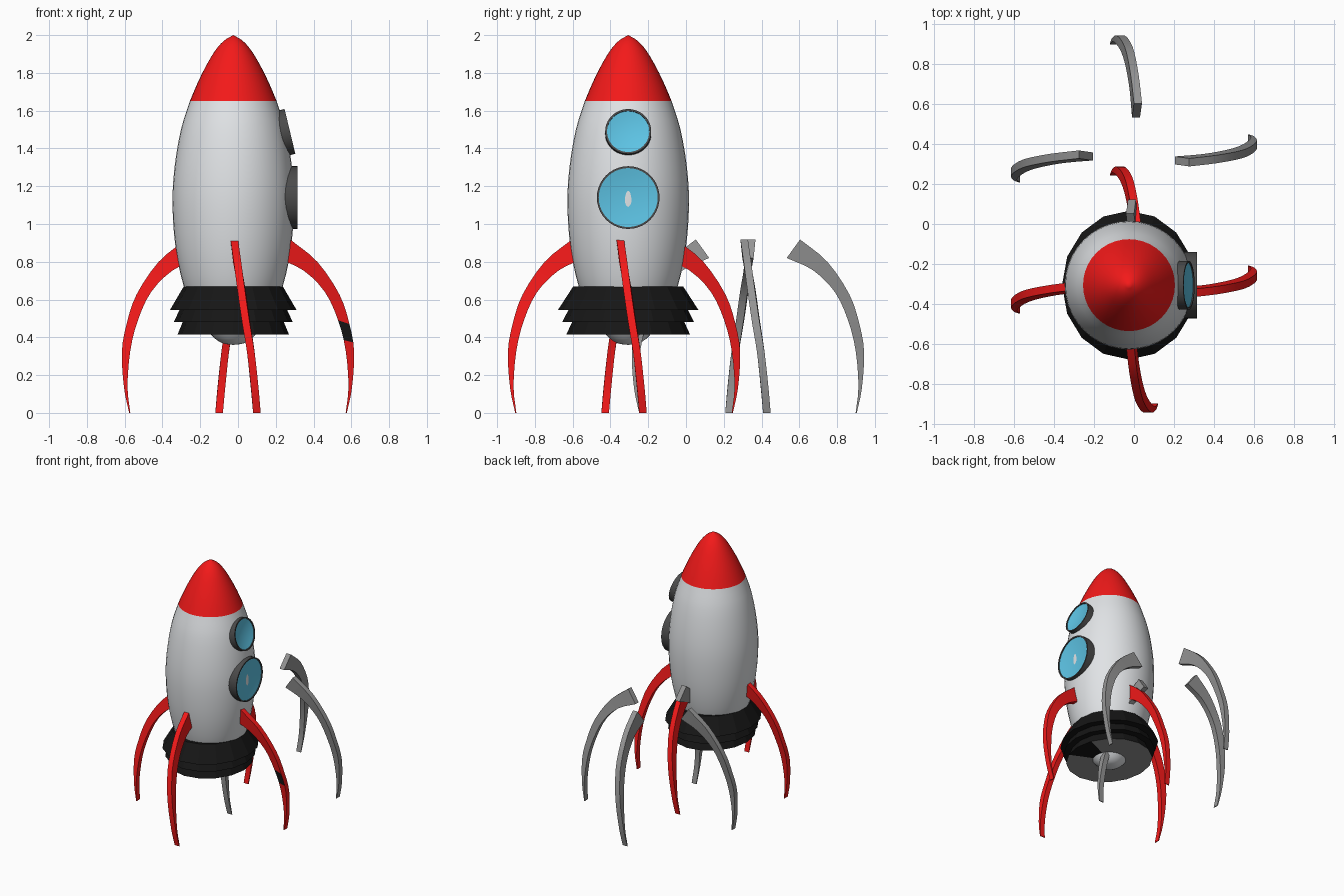
import bpy, bmesh, math
from mathutils import Matrix, Vector

if "Cube" in bpy.data.objects:
    bpy.data.objects.remove(bpy.data.objects["Cube"])


def material(name, rgb):
    m = bpy.data.materials.new(name)
    m.diffuse_color = (*rgb, 1)
    m.use_nodes = True
    m.node_tree.nodes["Principled BSDF"].inputs["Base Color"].default_value = m.diffuse_color
    return m


RED = material("red", (0.9, 0.01, 0.01))
WHITE = material("white", (0.75, 0.77, 0.79))
BLACK = material("black", (0.008, 0.008, 0.008))
DARK = material("dark_grey", (0.07, 0.07, 0.07))
BLUE = material("blue", (0.11, 0.55, 0.78))
GREY = material("grey", (0.3, 0.3, 0.3))


def spline(pts, steps):
    """Catmull-Rom curve through the points."""
    p = [Vector(q) for q in pts]
    p = [2 * p[0] - p[1]] + p + [2 * p[-1] - p[-2]]
    out = []
    for i in range(1, len(p) - 2):
        a, b, c, d = p[i - 1:i + 3]
        for s in range(steps):
            t = s / steps
            out.append(0.5 * (2 * b + (c - a) * t + (2 * a - 5 * b + 4 * c - d) * t * t
                              + (3 * b - a - 3 * c + d) * t ** 3))
    return out + [p[-2]]


def make(name, bm, mats, matrix, smooth=None):
    bmesh.ops.remove_doubles(bm, verts=bm.verts, dist=1e-5)
    bmesh.ops.recalc_face_normals(bm, faces=bm.faces)
    me = bpy.data.meshes.new(name)
    bm.to_mesh(me)
    bm.free()
    for m in mats:
        me.materials.append(m)
    ob = bpy.data.objects.new(name, me)
    bpy.context.collection.objects.link(ob)
    ob.matrix_world = matrix
    if smooth:
        bpy.ops.object.select_all(action='DESELECT')
        ob.select_set(True)
        bpy.context.view_layer.objects.active = ob
        bpy.ops.object.shade_smooth_by_angle(angle=math.radians(smooth))
    return ob


def lathe(profile, sides, paint=None):
    """Spin an (r, z) profile; paint(row, angle) picks the material slot."""
    bm = bmesh.new()
    for k, ((r0, z0), (r1, z1)) in enumerate(zip(profile, profile[1:])):
        for i in range(sides):
            a, b = (math.tau * j / sides for j in (i, i + 1))
            ring = [(r0, a, z0), (r0, b, z0), (r1, b, z1), (r1, a, z1)]
            if r0 < 1e-6:
                ring.pop(0)
            elif r1 < 1e-6:
                ring.pop()
            f = bm.faces.new([bm.verts.new((r * math.cos(t), r * math.sin(t), z))
                              for r, t, z in ring])
            if paint:
                f.material_index = paint(k, (a + b) / 2)
    return bm


# Hull and nose cone
axis = Matrix.Translation((-0.025, -0.306, 0))
hull = spline([(0, 0.36), (0.06, 0.37), (0.118, 0.415), (0.2, 0.53), (0.262, 0.67), (0.305, 0.87),
               (0.322, 1.1), (0.311, 1.3), (0.277, 1.5), (0.23, 1.65)], 3)
make("hull", lathe(hull, 40), [WHITE], axis, 40)
nose = spline([(0.23, 1.65), (0.192, 1.74), (0.148, 1.83), (0.098, 1.915), (0.05, 1.97), (0, 2.0)], 3)
make("nose_cone", lathe(nose, 40), [RED], axis, 40)

# Stepped engine skirt, slightly oval, with an underside that is grey but for one wedge
skirt = [(0.24, 0.67), (0.262, 0.67), (0.335, 0.545), (0.285, 0.545), (0.315, 0.48),
         (0.268, 0.48), (0.295, 0.415), (0.1, 0.415)]
make("engine_skirt", lathe(skirt, 16, lambda k, a: int(k == 6 and math.cos(a) < 0.9)),
     [BLACK, GREY], axis @ Matrix.Diagonal((1, 1.11, 1, 1)))


# Round windows: dark drum with a dished pane, facing +x
def window(name, radius, x, z, tilt):
    at = Matrix.Translation((x, -0.306, z)) @ Matrix.Rotation(math.radians(90 - tilt), 4, 'Y')
    inner = radius - 0.01
    make(name + "_frame", lathe([(0, -0.1), (radius, -0.1), (radius, 0), (inner, 0), (inner, -0.008)], 40),
         [DARK], at, 40)
    dish = [(inner * (1 - i / 5), -0.006 - 0.014 * (1 - (1 - i / 5) ** 2)) for i in range(6)]
    make(name + "_pane", lathe(dish, 40), [BLUE], at, 40)


window("lower_window", 0.166, 0.315, 1.14, 0)
window("upper_window", 0.122, 0.275, 1.49, 13.5)

# Curved legs: (r, tangential shift, z) along the outer and inner edges
OUTER = spline([(0.276, -0.02, 0.918), (0.42, -0.003, 0.8), (0.537, 0.02, 0.627), (0.59, 0.043, 0.47),
                (0.615, 0.068, 0.32), (0.603, 0.089, 0.13), (0.576, 0.1, 0)], 3)
INNER = spline([(0.205, -0.01, 0.82), (0.345, 0.002, 0.755), (0.46, 0.022, 0.64), (0.53, 0.043, 0.49),
                (0.57, 0.067, 0.33), (0.585, 0.087, 0.14), (0.57, 0.1, 0)], 3)


def leg(name, mat, centre_y, angle, patch=False):
    bm = bmesh.new()
    w = Vector((0, 0.02, 0))
    rows = [[bm.verts.new(v) for v in (o - w, o + w, i + w, i - w)] for o, i in zip(OUTER, INNER)]
    for k, (a, b) in enumerate(zip(rows, rows[1:])):
        for j in range(4):
            f = bm.faces.new((a[j], a[j - 1], b[j - 1], b[j]))
            if patch and k in (9, 10) and j == 0:
                f.material_index = 1
    bm.faces.new(rows[0])
    bm.faces.new(rows[-1])
    make(name, bm, [mat, BLACK], Matrix.Translation((0, centre_y, 0)) @ Matrix.Rotation(angle, 4, 'Z'), 35)


# Red set on the rocket, grey spare set behind it
for i, side in enumerate(("right", "back", "left", "front")):
    leg(side + "_leg", RED, -0.328, i * math.pi / 2, patch=(i == 0))
    leg("spare_" + side + "_leg", GREY, 0.328, i * math.pi / 2)
